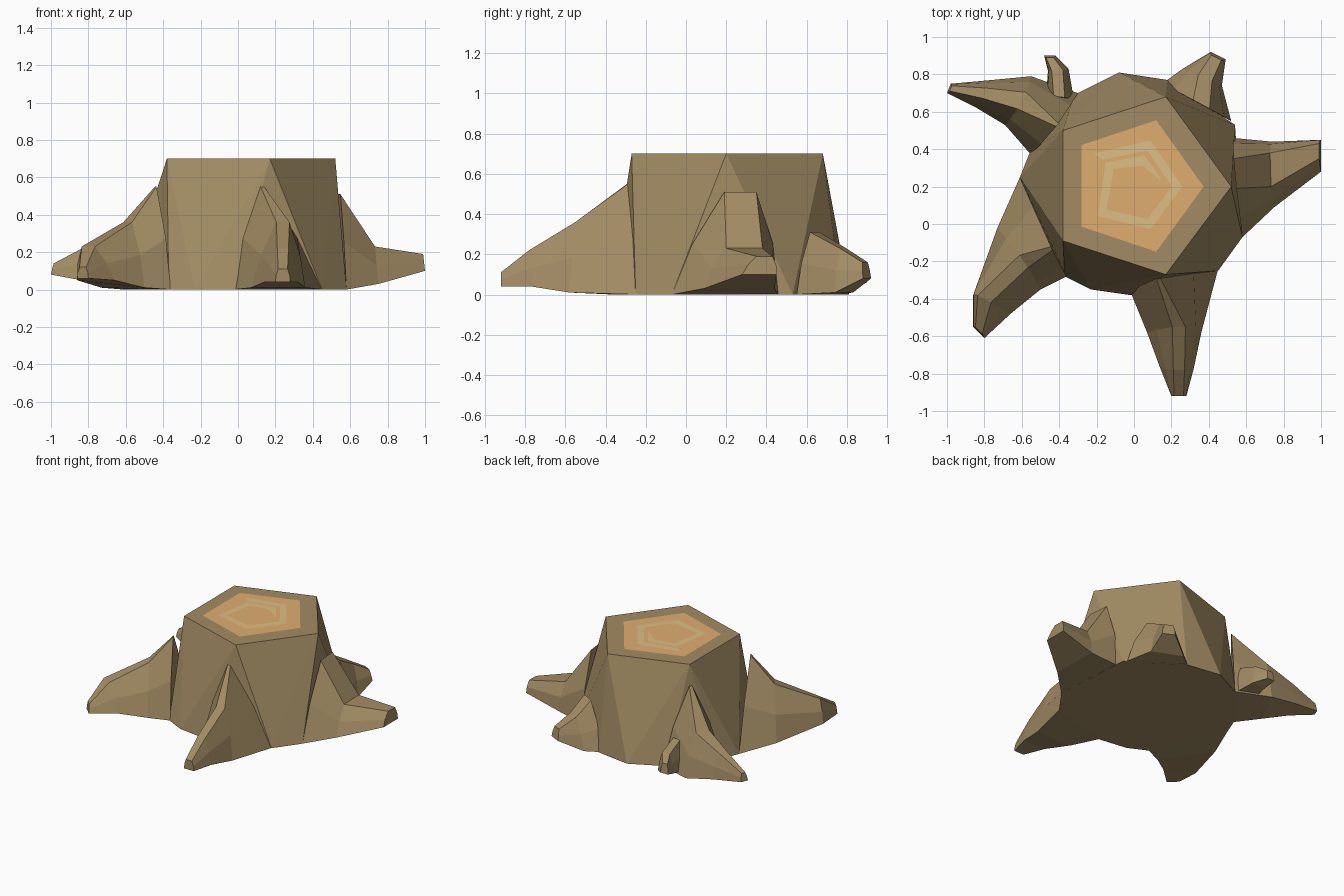
import bpy, bmesh
from mathutils import Vector


def material(name, rgb):
    m = bpy.data.materials.new(name)
    m.diffuse_color = (*rgb, 1)
    return m


bark = material("bark", (0.36, 0.26, 0.125))
wood = material("cut_wood", (0.74, 0.42, 0.16))
pale = material("growth_ring", (0.72, 0.52, 0.23))


def finish(name, bm, mat):
    if mat is bark:
        bmesh.ops.recalc_face_normals(bm, faces=bm.faces)
    mesh = bpy.data.meshes.new(name)
    bm.to_mesh(mesh)
    bm.free()
    mesh.materials.append(mat)
    obj = bpy.data.objects.new(name, mesh)
    bpy.context.collection.objects.link(obj)
    return obj


def root(name, *rings):
    """Loft six-sided arch sections: left xy, right xy, ridge xyz, base z, ridge half width."""
    bm = bmesh.new()
    loops = []
    for lx, ly, rx, ry, tx, ty, tz, z0, w in rings:
        left, right, top = Vector((lx, ly, z0)), Vector((rx, ry, z0)), Vector((tx, ty, tz))
        side = (right - left).normalized() * w
        tl, tr = top - side, top + side
        bulge = (right - left) * 0.05
        section = [left, left.lerp(tl, 0.5) - bulge, tl, tr, right.lerp(tr, 0.5) + bulge, right]
        loops.append([bm.verts.new(p) for p in section])
    for a, b in zip(loops, loops[1:]):
        for i in range(6):
            j = (i + 1) % 6
            bm.faces.new((a[i], a[j], b[j], b[i]))
    bm.faces.new(loops[0])
    bm.faces.new(loops[-1])
    finish(name, bm, bark)


# Trunk: pentagonal cut flaring to an irregular footprint
cut = [(-0.38, 0.5), (-0.38, -0.09), (0.17, -0.27), (0.52, 0.2), (0.17, 0.68)]
foot = [(-0.61, 0.25), (-0.37, -0.28), (-0.23, -0.35), (-0.02, -0.38), (0.45, -0.25),
        (0.58, -0.07), (0.54, 0.53), (0.18, 0.77), (-0.08, 0.81), (-0.32, 0.69), (-0.55, 0.4)]
bm = bmesh.new()
for pts, z in ((cut, 0.7), (foot, 0)):
    for x, y in pts:
        bm.verts.new((x, y, z))
bmesh.ops.convex_hull(bm, input=bm.verts)
bmesh.ops.dissolve_limit(bm, angle_limit=0.01, verts=bm.verts, edges=bm.edges)
finish("trunk", bm, bark)

# Roots
root("right_root",
     (0.53, 0.46, 0.58, -0.07, 0.54, 0.27, 0.51, 0, 0.08),
     (0.74, 0.44, 0.75, 0.09, 0.73, 0.29, 0.23, 0.03, 0.09),
     (1.0, 0.45, 1.0, 0.28, 0.99, 0.39, 0.19, 0.1, 0.04))
root("front_root",
     (-0.02, -0.36, 0.45, -0.24, 0.13, -0.29, 0.55, 0, 0.01),
     (0.07, -0.58, 0.36, -0.58, 0.24, -0.55, 0.36, 0.01, 0.035),
     (0.14, -0.77, 0.32, -0.77, 0.24, -0.78, 0.22, 0.04, 0.03),
     (0.2, -0.92, 0.28, -0.92, 0.24, -0.92, 0.11, 0.04, 0.025))
root("front_left_root",
     (-0.61, 0.25, -0.36, -0.28, -0.44, -0.13, 0.55, 0, 0.01),
     (-0.73, -0.02, -0.5, -0.35, -0.59, -0.2, 0.36, 0.01, 0.04),
     (-0.86, -0.38, -0.66, -0.48, -0.8, -0.4, 0.23, 0.05, 0.04),
     (-0.86, -0.55, -0.8, -0.61, -0.83, -0.57, 0.12, 0.06, 0.025))
root("back_left_root",
     (-0.55, 0.37, -0.3, 0.7, -0.41, 0.53, 0.56, 0, 0.01),
     (-0.69, 0.53, -0.55, 0.79, -0.6, 0.66, 0.32, 0.01, 0.05),
     (-0.84, 0.62, -0.76, 0.77, -0.8, 0.7, 0.23, 0.05, 0.03),
     (-1.0, 0.7, -0.98, 0.75, -0.98, 0.725, 0.14, 0.08, 0.015))
root("back_stub_root",
     (-0.47, 0.68, -0.32, 0.66, -0.4, 0.68, 0.22, 0.01, 0.03),
     (-0.46, 0.82, -0.35, 0.83, -0.41, 0.82, 0.17, 0.03, 0.03),
     (-0.48, 0.9, -0.42, 0.9, -0.45, 0.89, 0.13, 0.06, 0.02))
root("back_right_root",
     (0.15, 0.75, 0.52, 0.55, 0.36, 0.64, 0.31, 0, 0.05),
     (0.26, 0.83, 0.47, 0.74, 0.38, 0.78, 0.23, 0.01, 0.04),
     (0.41, 0.92, 0.49, 0.88, 0.44, 0.89, 0.16, 0.08, 0.03))

# Exposed wood on the cut
bm = bmesh.new()
bm.faces.new([bm.verts.new((0.01 + (x - 0.02) * 0.725, 0.2 + (y - 0.2) * 0.74, 0.702))
              for x, y in cut])
finish("cut_wood", bm, wood)

# Spiral growth ring, tapering to its inner end
spiral = [(-0.19, 0.36), (0.08, 0.42), (0.23, 0.2), (0.08, 0.0), (-0.17, 0.06),
          (-0.13, 0.31), (0.05, 0.34), (0.14, 0.24)]
centre = Vector((0.02, 0.2))
bm = bmesh.new()
pairs = []
for i, p in enumerate(spiral):
    d = Vector(p) - centre
    half = d.normalized() * (0.028 if i < 7 else 0.005)
    pairs.append([bm.verts.new((*(centre + d + s * half), 0.704)) for s in (-1, 1)])
for (a, b), (c, d) in zip(pairs, pairs[1:]):
    f = bm.faces.new((a, b, d, c))
    f.normal_update()
    if f.normal.z < 0:
        f.normal_flip()
finish("growth_ring", bm, pale)
